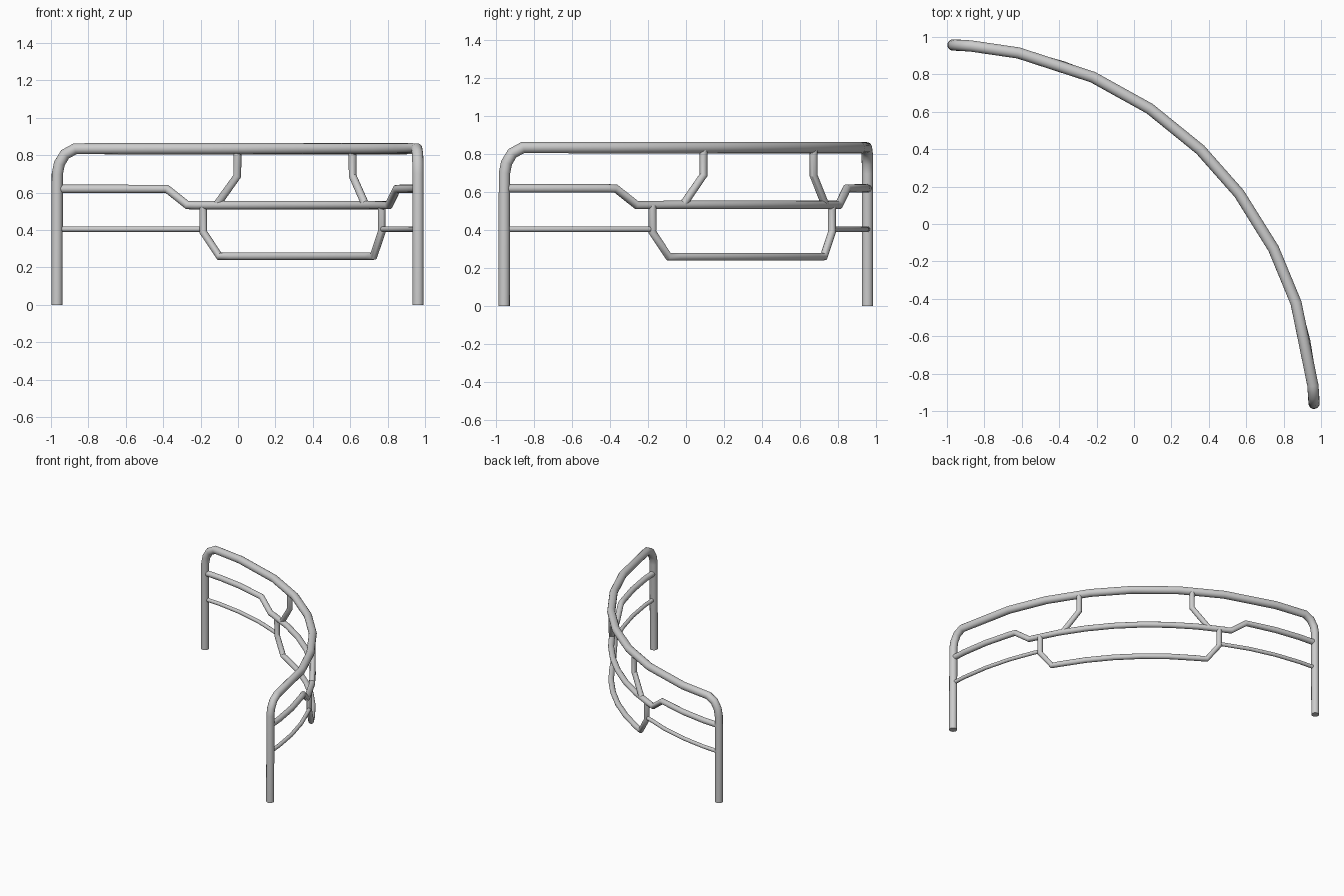
import bpy
from math import sin, cos, acos, radians

if "Cube" in bpy.data.objects:
    bpy.data.objects.remove(bpy.data.objects["Cube"])

CX, CY, R = -1.033, -1.039, 1.997          # plan arc centre and radius
COARSE = [radians(a) for a in (78, 66, 56, 46, 37, 27, 18)]
FINE = [radians(a) for a in range(6, 90, 6)]


def left(x, z):
    """Point on the arc given by its x position (left half)."""
    return (acos((x - CX) / R), z)


def right(y, z):
    """Matching point on the right half, placed by y (slightly shorter side)."""
    return (radians(90) - acos((y + 0.009 - CY) / R), z)


def tube(name, pts, radius, knots=FINE):
    """Round pipe through (angle, height) points, faceted along the plan arc."""
    path = [pts[0]]
    for (a0, z0), (a1, z1) in zip(pts, pts[1:]):
        lo, hi = min(a0, a1) + 0.025, max(a0, a1) - 0.025
        inner = [k for k in knots if lo < k < hi]
        inner.sort(reverse=a1 < a0)
        path += [(k, z0 + (z1 - z0) * (k - a0) / (a1 - a0)) for k in inner]
        path.append((a1, z1))
    cu = bpy.data.curves.new(name, 'CURVE')
    cu.dimensions = '3D'
    cu.bevel_depth = radius
    cu.bevel_resolution = 6
    cu.use_fill_caps = True
    sp = cu.splines.new('POLY')
    sp.points.add(len(path) - 1)
    for q, (a, z) in zip(sp.points, path):
        q.co = (CX + R * cos(a), CY + R * sin(a), z, 1)
    ob = bpy.data.objects.new(name, cu)
    bpy.context.collection.objects.link(ob)
    bpy.ops.object.select_all(action='DESELECT')
    ob.select_set(True)
    bpy.context.view_layer.objects.active = ob
    bpy.ops.object.convert(target='MESH')
    bpy.ops.object.shade_smooth_by_angle(angle=radians(35))


def symmetric(name, half, radius, knots=FINE):
    """Pipe running through a half profile and its mirrored half."""
    tube(name, [left(*p) for p in half] + [right(*p) for p in reversed(half)],
         radius, knots)


# outer hoop: posts, rounded corners and top rail
symmetric("outer_frame", [(-0.968, 0), (-0.966, 0.70), (-0.955, 0.755),
                          (-0.925, 0.805), (-0.87, 0.835)], 0.03, COARSE)
# stepped middle rail
symmetric("middle_rail", [(-0.965, 0.62), (-0.38, 0.62), (-0.27, 0.533)], 0.0225)
# hanging lower tray frame
symmetric("lower_frame", [(-0.186, 0.533), (-0.186, 0.39), (-0.10, 0.26)], 0.021)

# thin side rails, and bent braces between top and middle rails
for side, at, top, foot in (("left", left, -0.003, -0.115),
                            ("right", right, 0.083, -0.025)):
    tube(side + "_side_rail", [at(-0.965, 0.405), at(-0.186, 0.405)], 0.015)
    tube(side + "_brace", [at(top, 0.835), at(top, 0.69), at(foot, 0.533)], 0.021)
